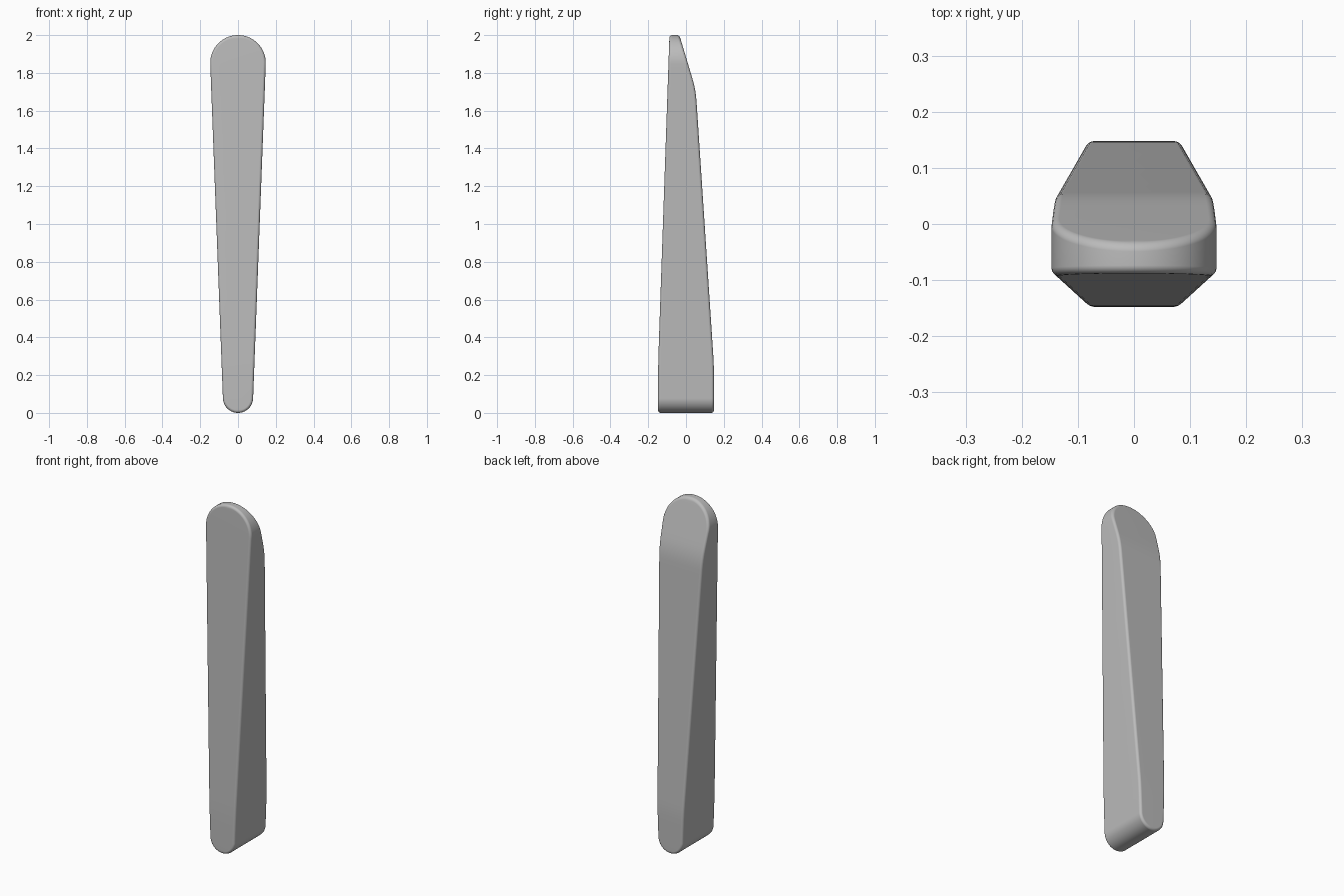
import bpy, bmesh, math

cube = bpy.data.objects.get("Cube")
if cube:
    bpy.data.objects.remove(cube, do_unlink=True)

# Material
grey = bpy.data.materials.new("plain grey")
grey.use_nodes = True
colour = (0.5, 0.5, 0.5, 1)
grey.diffuse_color = colour
grey.node_tree.nodes["Principled BSDF"].inputs["Base Color"].default_value = colour

R_LOW, R_TOP = 0.08, 0.147        # end radii of the tapered outline
Z_LOW, Z_TOP = R_LOW, 2 - R_TOP
EDGE = 0.014                      # rounding of the rims
TILT = math.asin((R_TOP - R_LOW) / (Z_TOP - Z_LOW))


def soft_min(a, b, k):
    h = max(k - abs(a - b), 0) / k
    return min(a, b) - h * h * k / 4


def front_y(z):
    return -soft_min(0.148, 0.148 - 0.0345 * (z - 0.25), 0.004)


def back_y(z):
    body = soft_min(0.148, 0.148 - 0.066 * (z - 0.25), 0.004)
    return soft_min(body, 0.049 - 0.3 * (z - 1.72), 0.014)


def outline(inset):
    """Right half of the tapered outline, bottom to top, as (x, z)."""
    def arc(radius, centre, a0, a1, steps):
        radius -= inset
        return [(radius * math.cos(a0 + (a1 - a0) * i / steps),
                 centre + radius * math.sin(a0 + (a1 - a0) * i / steps))
                for i in range(steps + 1)]
    quarter = math.pi / 2
    low = arc(R_LOW, Z_LOW, -quarter, -TILT, 12)
    top = arc(R_TOP, Z_TOP, -TILT, quarter, 18)
    (xa, za), (xb, zb) = low[-1], top[0]
    levels = [0.18, 0.22, 0.25, 0.28, 0.32, 0.6, 1.0, 1.4]
    levels += [1.6 + 0.025 * i for i in range(10)]
    side = [(xa + (xb - xa) * (z - za) / (zb - za), z) for z in levels]
    return low + side + top


bm = bmesh.new()


def ring(inset, depth, face_y, sign):
    right = [bm.verts.new((x, face_y(z) + sign * depth, z)) for x, z in outline(inset)]
    left = [bm.verts.new((-v.co.x, v.co.y, v.co.z)) for v in right[1:-1]]
    return right + left[::-1]


# Rounded front rim, then rounded back rim
STEPS = 5
angles = [math.pi / 2 * i / STEPS for i in range(STEPS + 1)]
rings = [ring(EDGE * (1 - math.sin(a)), EDGE * (1 - math.cos(a)), front_y, 1) for a in angles]
rings += [ring(EDGE * (1 - math.sin(a)), EDGE * (1 - math.cos(a)), back_y, -1)
          for a in reversed(angles)]

# Rims and side wall
for a, b in zip(rings, rings[1:]):
    for i in range(len(a)):
        j = (i + 1) % len(a)
        bm.faces.new((a[i], a[j], b[j], b[i]))

# Front and back faces, as strips from side to side
for loop in (rings[0], rings[-1]):
    n = len(loop)
    half = n // 2
    for i in range(half):
        strip = [loop[i], loop[i + 1], loop[(n - i - 1) % n], loop[(n - i) % n]]
        bm.faces.new(list(dict.fromkeys(strip)))

bmesh.ops.recalc_face_normals(bm, faces=bm.faces)
mesh = bpy.data.meshes.new("tapered_body")
bm.to_mesh(mesh)
bm.free()
mesh.materials.append(grey)
body = bpy.data.objects.new("tapered_body", mesh)
bpy.context.collection.objects.link(body)

# Smooth shading that keeps the broad faces flat
bpy.context.view_layer.objects.active = body
body.select_set(True)
bpy.ops.object.shade_smooth_by_angle(angle=math.radians(40))
body.modifiers.new("flat broad faces", "WEIGHTED_NORMAL").keep_sharp = True
